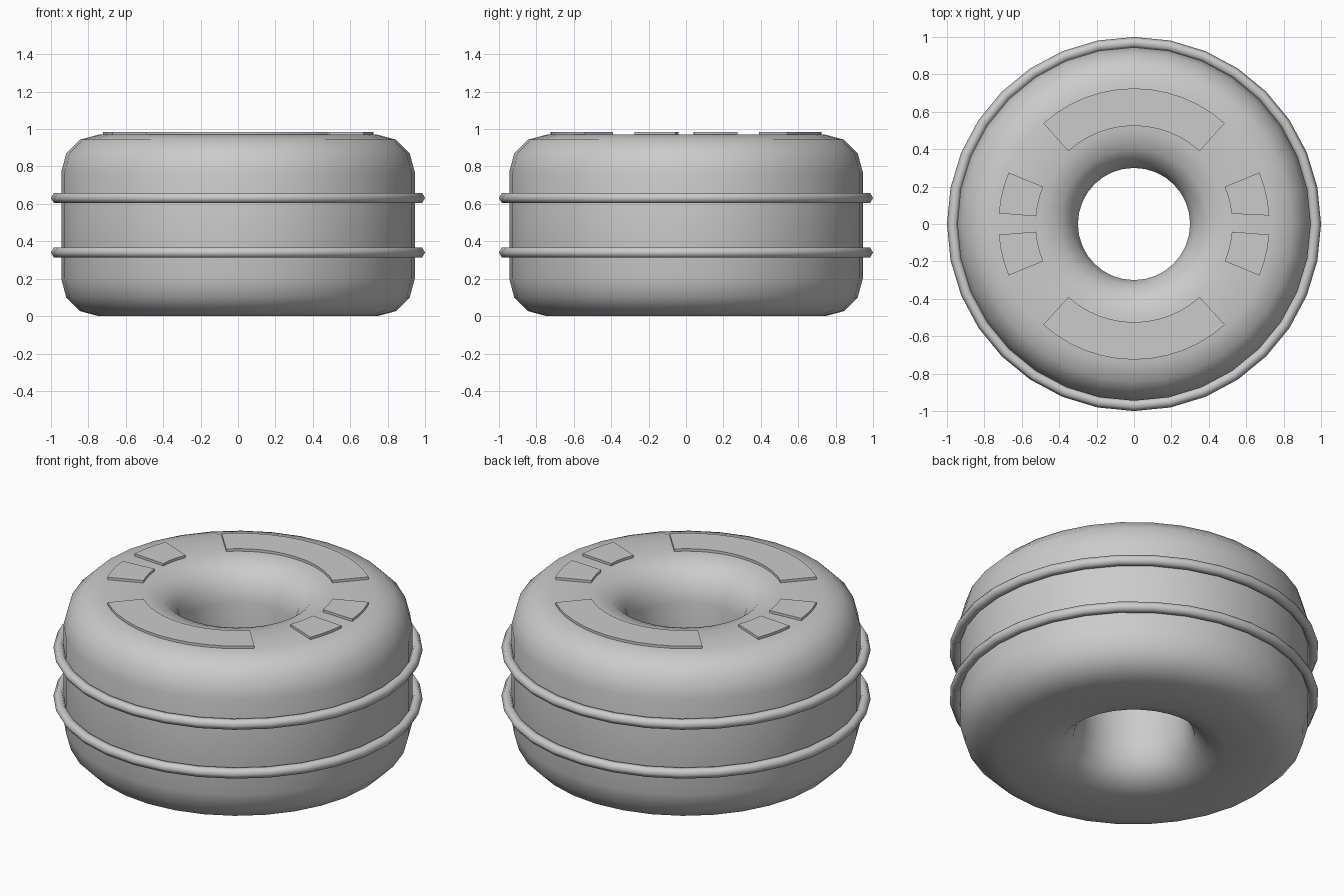
import bpy, bmesh
from math import sin, cos, radians, pi

if "Cube" in bpy.data.objects:
    bpy.data.objects.remove(bpy.data.objects["Cube"], do_unlink=True)

grey = bpy.data.materials.new("rubber_grey")
grey.use_nodes = True
grey.diffuse_color = (0.6, 0.6, 0.6, 1)
grey.node_tree.nodes["Principled BSDF"].inputs["Base Color"].default_value = (0.6, 0.6, 0.6, 1)

SEGMENTS = 32
HEIGHT = 0.97


def finish(bm, name, smooth_angle=None):
    bmesh.ops.recalc_face_normals(bm, faces=bm.faces)
    mesh = bpy.data.meshes.new(name)
    bm.to_mesh(mesh)
    bm.free()
    mesh.materials.append(grey)
    obj = bpy.data.objects.new(name, mesh)
    bpy.context.collection.objects.link(obj)
    if smooth_angle:
        bpy.ops.object.select_all(action='DESELECT')
        obj.select_set(True)
        bpy.context.view_layer.objects.active = obj
        bpy.ops.object.shade_smooth_by_angle(angle=radians(smooth_angle))
    return obj


def lathe(name, profile, smooth_angle):
    """Revolve a closed (radius, height) profile around z."""
    bm = bmesh.new()
    loops = []
    for i in range(SEGMENTS):
        a = 2 * pi * i / SEGMENTS
        loops.append([bm.verts.new((r * cos(a), r * sin(a), z)) for r, z in profile])
    n = len(profile)
    for i in range(SEGMENTS):
        here, there = loops[i], loops[(i + 1) % SEGMENTS]
        for j in range(n):
            k = (j + 1) % n
            bm.faces.new((here[j], there[j], there[k], here[k]))
    return finish(bm, name, smooth_angle)


def arc_plate(name, inner_span, outer_span, steps):
    """Raised ring-sector plate on the top of the tyre."""
    bm = bmesh.new()
    outline = []
    for radius, (start, end) in ((0.725, outer_span), (0.525, inner_span[::-1])):
        for i in range(steps + 1):
            a = radians(start + (end - start) * i / steps)
            outline.append(bm.verts.new((radius * cos(a), radius * sin(a), HEIGHT - 0.005)))
    face = bm.faces.new(outline)
    top = bmesh.ops.extrude_face_region(bm, geom=[face])["geom"]
    verts = [v for v in top if isinstance(v, bmesh.types.BMVert)]
    bmesh.ops.translate(bm, verts=verts, vec=(0, 0, 0.02))
    return finish(bm, name)


# Tyre body: rounded rectangle section with a corner of three facets
corner = 0.2
section = []
centres = ((0.745, HEIGHT - corner), (0.5, HEIGHT - corner), (0.5, corner), (0.745, corner))
for quarter, (cr, cz) in enumerate(centres):
    for step in range(4):
        a = radians(90 * quarter + 30 * step)
        section.append((cr + corner * cos(a), cz + corner * sin(a)))
lathe("tyre_body", section, 40)

# Two raised bands around the outer wall
for name, z in (("lower_band", 0.34), ("upper_band", 0.632)):
    ring = [(0.97 + 0.03 * cos(k * pi / 3), z + 0.03 * sin(k * pi / 3)) for k in range(6)]
    lathe(name, ring, 80)

# Long plates at the back and front
arc_plate("back_plate", (48, 132), (48, 132), 12)
arc_plate("front_plate", (228, 312), (228, 312), 12)

# Short plates in pairs on each side
arc_plate("left_back_plate", (6, 22.3), (3.6, 22.3), 3)
for name, start in (("right_back_plate", 157.7), ("right_front_plate", 184.5),
                    ("left_front_plate", 337.7)):
    span = (start, start + 17.8)
    arc_plate(name, span, span, 3)
